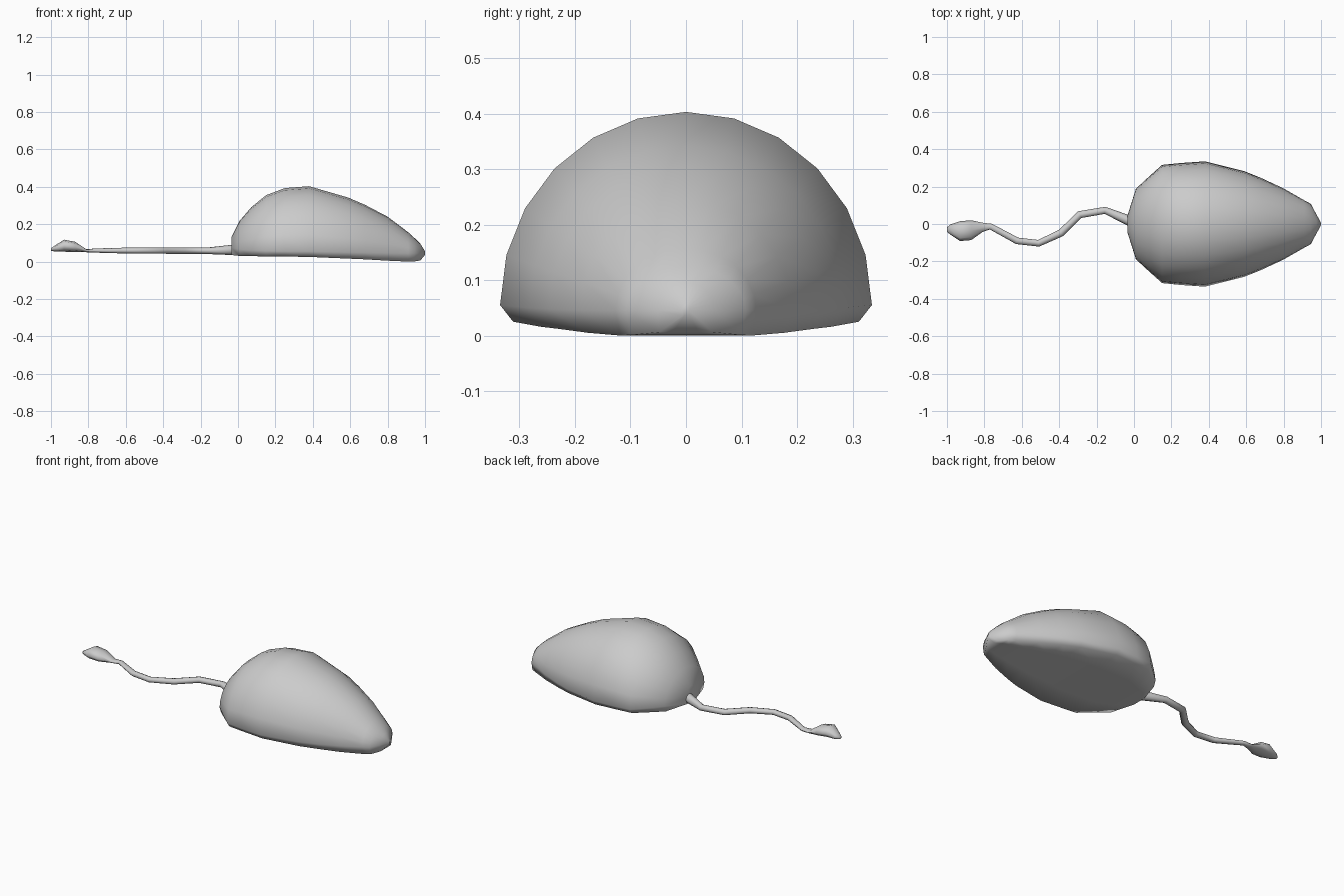
import bpy, bmesh, math
from mathutils import Vector


def loft(name, rings, angle):
    # Skin a list of equal-sized rings and cap both ends
    bm = bmesh.new()
    loops = [[bm.verts.new(p) for p in ring] for ring in rings]
    n = len(loops[0])
    for a, b in zip(loops, loops[1:]):
        for i in range(n):
            j = (i + 1) % n
            bm.faces.new((a[i], a[j], b[j], b[i]))
    bm.faces.new(loops[0])
    bm.faces.new(loops[-1])
    bmesh.ops.recalc_face_normals(bm, faces=bm.faces)
    mesh = bpy.data.meshes.new(name)
    bm.to_mesh(mesh)
    bm.free()
    ob = bpy.data.objects.new(name, mesh)
    bpy.context.collection.objects.link(ob)
    bpy.ops.object.select_all(action='DESELECT')
    ob.select_set(True)
    bpy.context.view_layer.objects.active = ob
    bpy.ops.object.shade_smooth_by_angle(angle=math.radians(angle))
    return ob


# Body: x, half width, widest height, top, bottom
stations = [
    (-0.035, 0.045, 0.075, 0.13, 0.035),
    (0.010, 0.188, 0.065, 0.22, 0.030),
    (0.070, 0.244, 0.060, 0.29, 0.029),
    (0.150, 0.316, 0.057, 0.355, 0.028),
    (0.250, 0.326, 0.055, 0.393, 0.027),
    (0.380, 0.335, 0.055, 0.403, 0.025),
    (0.590, 0.282, 0.050, 0.342, 0.016),
    (0.680, 0.246, 0.048, 0.303, 0.012),
    (0.800, 0.190, 0.046, 0.240, 0.005),
    (0.910, 0.127, 0.045, 0.157, 0.000),
    (0.945, 0.108, 0.045, 0.125, 0.001),
    (0.975, 0.052, 0.045, 0.095, 0.006),
    (1.000, 0.006, 0.045, 0.055, 0.036),
]
body = []
for x, w, mid, top, low in stations:
    arc = [math.pi * k / 12 for k in range(13)]
    ring = [Vector((x, w * math.cos(t), mid + (top - mid) * math.sin(t))) for t in arc]
    ring += [Vector((x, s * w, low)) for s in (-0.93, -0.45, 0, 0.45, 0.93)]
    body.append(ring)
loft("body", body, 80)

# Tail with swollen tip: x, y, half width, bottom, top
path = [
    (0.02, -0.005, 0.030, 0.035, 0.095),
    (-0.03, 0.020, 0.027, 0.035, 0.090),
    (-0.155, 0.073, 0.019, 0.040, 0.076),
    (-0.29, 0.050, 0.020, 0.041, 0.076),
    (-0.39, -0.048, 0.020, 0.042, 0.076),
    (-0.51, -0.103, 0.018, 0.043, 0.075),
    (-0.625, -0.090, 0.018, 0.044, 0.074),
    (-0.765, -0.014, 0.016, 0.048, 0.070),
    (-0.81, -0.018, 0.025, 0.050, 0.066),
    (-0.87, -0.033, 0.053, 0.050, 0.106),
    (-0.93, -0.038, 0.053, 0.053, 0.117),
    (-0.98, -0.030, 0.028, 0.054, 0.085),
    (-1.00, -0.030, 0.012, 0.058, 0.072),
]
tail = []
for i, (x, y, w, lo, hi) in enumerate(path):
    a, b = path[max(i - 1, 0)], path[min(i + 1, len(path) - 1)]
    side = Vector((a[1] - b[1], b[0] - a[0], 0)).normalized()
    if x < -0.8:
        side = Vector((0, -1, 0))
    centre = Vector((x, y, (lo + hi) / 2))
    tail.append([centre + side * w * math.cos(t) + Vector((0, 0, (hi - lo) / 2 * math.sin(t)))
                 for t in (math.tau * k / 8 for k in range(8))])
loft("tail", tail, 80)
